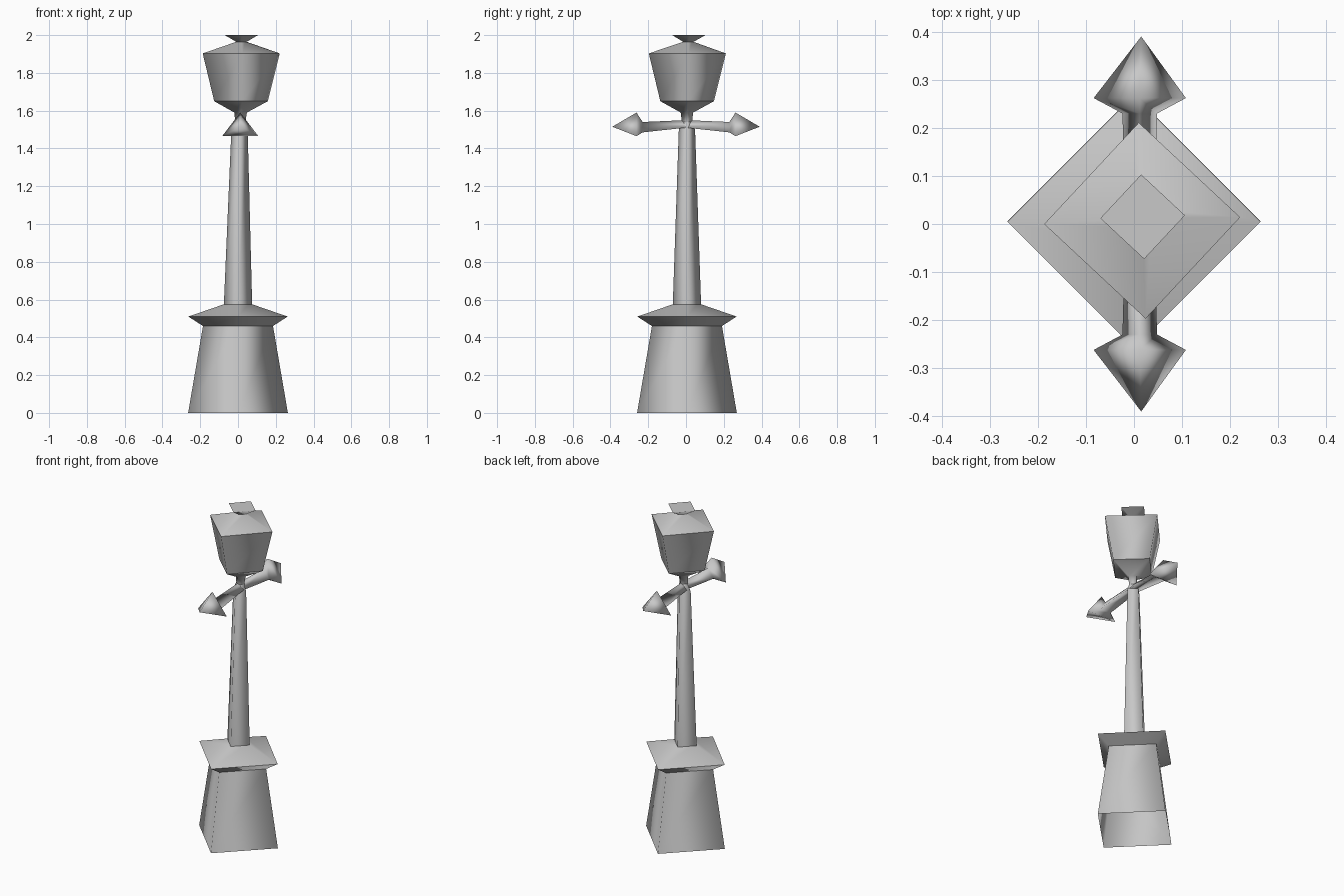
import bpy, bmesh
from math import cos, sin, radians
from mathutils import Vector

if "Cube" in bpy.data.objects:
    bpy.data.objects.remove(bpy.data.objects["Cube"])

grey = bpy.data.materials.new("cast_iron_grey")
grey.use_nodes = True
grey.diffuse_color = (0.58, 0.58, 0.58, 1)
grey.node_tree.nodes["Principled BSDF"].inputs["Base Color"].default_value = (0.58, 0.58, 0.58, 1)


def loft(name, rings, sharp=(), cap_end=False, tip=None):
    """Skin a list of equal-sided rings; rings listed in sharp keep a hard edge."""
    bm = bmesh.new()
    loops = [[bm.verts.new(p) for p in ring] for ring in rings]
    n = len(loops[0])
    for low, high in zip(loops, loops[1:]):
        for i in range(n):
            j = (i + 1) % n
            bm.faces.new((low[i], low[j], high[j], high[i]))
    last = loops[-1]
    if tip:
        point = bm.verts.new(tip)
        for i in range(n):
            bm.faces.new((last[i], last[(i + 1) % n], point))
    if cap_end:
        bm.faces.new(last)
    bmesh.ops.recalc_face_normals(bm, faces=bm.faces)
    for face in bm.faces:
        face.smooth = True
    for k in sharp:
        for i in range(n):
            edge = bm.edges.get((loops[k][i], loops[k][(i + 1) % n]))
            edge.smooth = False
    mesh = bpy.data.meshes.new(name)
    bm.to_mesh(mesh)
    bm.free()
    mesh.materials.append(grey)
    obj = bpy.data.objects.new(name, mesh)
    bpy.context.collection.objects.link(obj)
    return obj


def diamond(z, radius, x=0.0, y=0.005, turn=0):
    return [Vector((x + radius * cos(radians(a + turn)),
                    y + radius * sin(radians(a + turn)), z))
            for a in range(0, 360, 90)]


def triangle(y, bottom, top, half):
    x = 0.012
    return [Vector((x - half, y, bottom)), Vector((x + half, y, bottom)), Vector((x, y, top))]


# Tapered pedestal, open underneath, its top tucked inside the ledge
loft("pedestal", [diamond(0, 0.264), diamond(0.468, 0.184)])

# Flared ledge, tucked into the pedestal below and the pole above
loft("ledge", [diamond(0.454, 0.176), diamond(0.51, 0.263), diamond(0.58, 0.06)], sharp=[1])

# Slender pole, slightly pinched where the arms cross
loft("pole", [diamond(0.57, 0.075), diamond(1.5, 0.043, 0.008), diamond(1.54, 0.027, 0.012)])

# Lantern: neck, bowl, body and low roof, slightly off centre
loft("lantern",
     [diamond(1.54, 0.027, 0.012), diamond(1.59, 0.033, 0.014),
      diamond(1.65, 0.142, 0.016, 0.006, 2), diamond(1.903, 0.204, 0.017, 0.007, 2),
      diamond(1.967, 0.02, 0.018, 0.012, 2)],
     sharp=[2, 3])

# Flared finial with its root inside the roof
loft("finial", [diamond(1.96, 0.02, 0.018, 0.012, 2), diamond(2.0, 0.088, 0.018, 0.015, 2)],
     sharp=[1], cap_end=True)

# Ladder arms with three-sided arrow ends
for name, side in (("front_arm", -1), ("back_arm", 1)):
    loft(name, [triangle(0, 1.51, 1.55, 0.03), triangle(side * 0.23, 1.485, 1.54, 0.036),
                triangle(side * 0.262, 1.465, 1.59, 0.096)],
         tip=(0.015, side * 0.39, 1.515))
